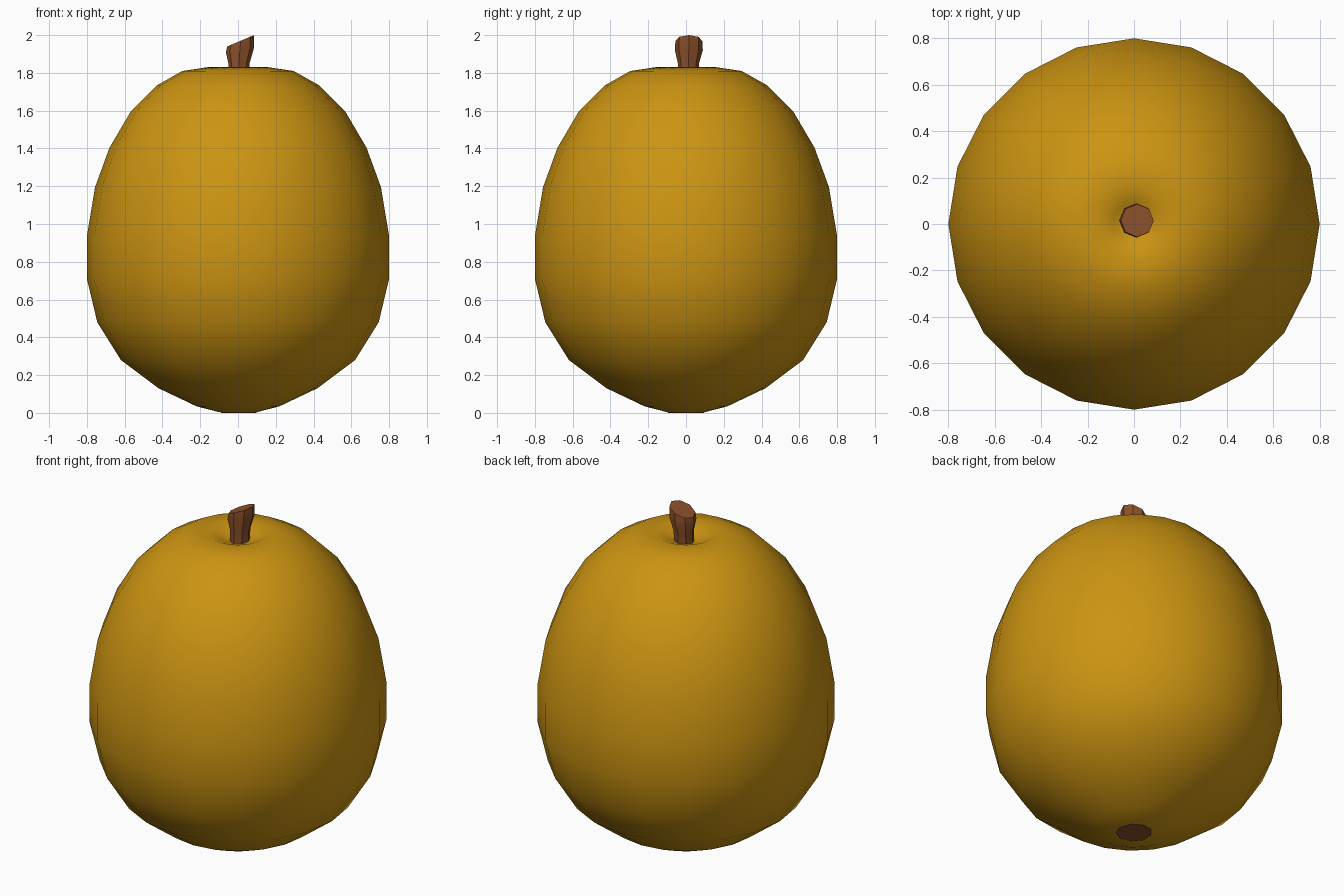
import bpy, bmesh, math
from mathutils import Vector

if "Cube" in bpy.data.objects:
    bpy.data.objects.remove(bpy.data.objects["Cube"])


def material(name, rgb):
    m = bpy.data.materials.new(name)
    m.diffuse_color = (*rgb, 1)
    m.use_nodes = True
    m.node_tree.nodes["Principled BSDF"].inputs["Base Color"].default_value = m.diffuse_color
    return m


def tube(name, rings, mats):
    """Closed mesh from a list of rings of points, capped at both ends."""
    bm = bmesh.new()
    loops = [[bm.verts.new(p) for p in ring] for ring in rings]
    n = len(loops[0])
    for a, b in zip(loops, loops[1:]):
        for i in range(n):
            j = (i + 1) % n
            bm.faces.new((a[i], a[j], b[j], b[i]))
    bm.faces.new(loops[0][::-1])
    bm.faces.new(loops[-1])
    bmesh.ops.recalc_face_normals(bm, faces=bm.faces)
    me = bpy.data.meshes.new(name)
    bm.to_mesh(me)
    bm.free()
    for m in mats:
        me.materials.append(m)
    ob = bpy.data.objects.new(name, me)
    bpy.context.collection.objects.link(ob)
    return ob


def smooth(ob, angle):
    bpy.ops.object.select_all(action='DESELECT')
    ob.select_set(True)
    bpy.context.view_layer.objects.active = ob
    bpy.ops.object.shade_smooth_by_angle(angle=math.radians(angle))


def ring(r, z, n, cx=0, cy=0, tilt=0):
    pts = []
    for i in range(n):
        a = 2 * math.pi * i / n
        x, y = r * math.cos(a), r * math.sin(a)
        pts.append(Vector((cx + x, cy + y, z + tilt * x)))
    return pts


skin = material("golden skin", (0.60, 0.295, 0.006))
bark = material("brown stem", (0.27, 0.083, 0.023))

# Fruit body: lathed egg profile with a dimple under the stem
profile = [(0.10, 0.004), (0.22, 0.035), (0.42, 0.13), (0.62, 0.28), (0.745, 0.48),
           (0.80, 0.71), (0.80, 0.935), (0.757, 1.195), (0.68, 1.405), (0.568, 1.595),
           (0.428, 1.735), (0.295, 1.81), (0.16, 1.83), (0.09, 1.80), (0.03, 1.775)]
body = tube("fruit_body", [ring(r, z, 20) for r, z in profile], [skin])
smooth(body, 60)

# Blossom end: thin dark plate on the underside
blossom = tube("blossom_end", [ring(0.095, 0.0, 9), ring(0.105, 0.007, 9)], [bark])

# Stem: flared octagonal tube with a slanted top
stem = tube("stem", [ring(0.055, 1.76, 8, 0.005, 0.01),
                     ring(0.056, 1.85, 8, 0.005, 0.013),
                     ring(0.074, 1.92, 8, 0.01, 0.015, 0.15),
                     ring(0.071, 1.97, 8, 0.014, 0.015, 0.42)], [bark])
smooth(stem, 40)
